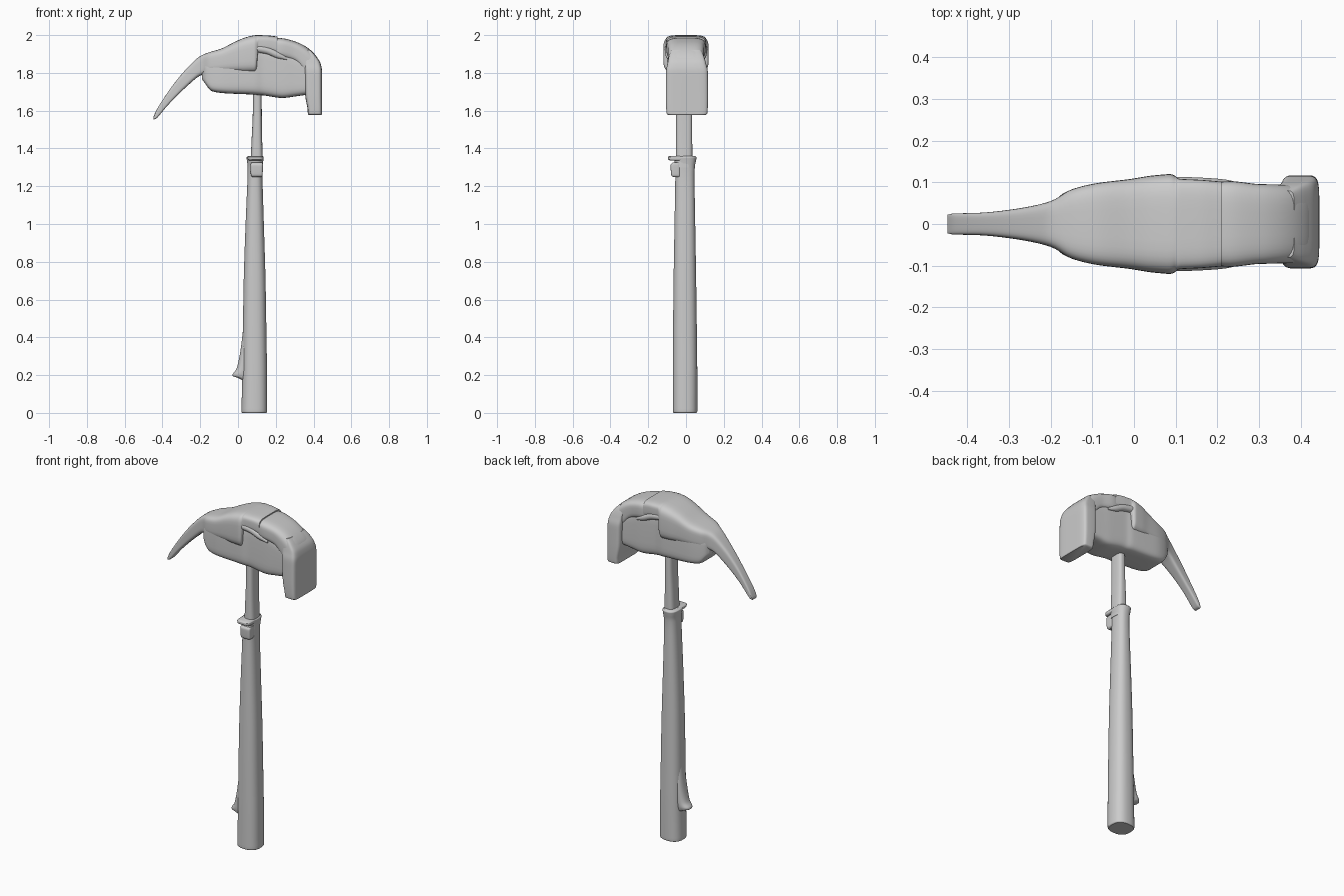
import bpy, bmesh, math


def ease(rows, steps):
    """Monotone spline through rows of numbers, so profiles never overshoot."""
    cols = list(zip(*rows))
    n = len(rows)
    tangents = []
    for c in cols:
        d = [c[i + 1] - c[i] for i in range(n - 1)]
        t = [d[0]]
        for a, b in zip(d, d[1:]):
            t.append(2 * a * b / (a + b) if a * b > 0 else 0)
        tangents.append(t + [d[-1]])
    out = []
    for i in range(n - 1):
        for k in range(steps):
            s = k / steps
            h0, h1 = 2 * s**3 - 3 * s**2 + 1, s**3 - 2 * s**2 + s
            h2, h3 = -2 * s**3 + 3 * s**2, s**3 - s**2
            out.append([h0 * c[i] + h1 * t[i] + h2 * c[i + 1] + h3 * t[i + 1]
                        for c, t in zip(cols, tangents)])
    out.append(list(rows[-1]))
    return out


def loft(name, axis, rows, power=4, sides=40, steps=5):
    """Skin rounded-box sections (position, u min, u max, v min, v max).
    Axis X: u = y, v = z.  Axis Z: u = x, v = y."""
    bm = bmesh.new()
    rings = []
    for p, u0, u1, v0, v1 in ease(rows, steps):
        ring = []
        for k in range(sides):
            a = 2 * math.pi * (k + 0.5) / sides
            c, s = math.cos(a), math.sin(a)
            u = (u0 + u1) / 2 + (u1 - u0) / 2 * math.copysign(abs(c) ** (2 / power), c)
            v = (v0 + v1) / 2 + (v1 - v0) / 2 * math.copysign(abs(s) ** (2 / power), s)
            ring.append(bm.verts.new((p, u, v) if axis == 'X' else (u, v, p)))
        rings.append(ring)
    for r, q in zip(rings, rings[1:]):
        for k in range(sides):
            j = (k + 1) % sides
            bm.faces.new((r[k], r[j], q[j], q[k]))
    bm.faces.new(rings[0][::-1])
    bm.faces.new(rings[-1])
    bmesh.ops.recalc_face_normals(bm, faces=bm.faces)
    me = bpy.data.meshes.new(name)
    bm.to_mesh(me)
    bm.free()
    ob = bpy.data.objects.new(name, me)
    bpy.context.collection.objects.link(ob)
    bpy.ops.object.select_all(action='DESELECT')
    ob.select_set(True)
    bpy.context.view_layer.objects.active = ob
    bpy.ops.object.shade_smooth_by_angle(angle=math.radians(40))
    return ob


def even(rows):
    """Rows (x, half width, z min, z max) made symmetric in y."""
    return [(x, -w, w, a, b) for x, w, a, b in rows]


# Claw and raised cap, with the side panel ending in a step at x = 0.1
loft("claw_and_cap", 'X', even([
    (-0.448, 0.022, 1.553, 1.566), (-0.435, 0.025, 1.556, 1.597),
    (-0.37, 0.027, 1.63, 1.70), (-0.28, 0.037, 1.72, 1.814),
    (-0.20, 0.055, 1.785, 1.889), (-0.15, 0.083, 1.80, 1.91),
    (-0.09, 0.098, 1.802, 1.928), (-0.01, 0.108, 1.80, 1.968),
    (0.04, 0.116, 1.798, 1.988), (0.085, 0.120, 1.798, 1.999),
    (0.098, 0.116, 1.81, 2.0), (0.108, 0.109, 1.905, 2.0),
    (0.16, 0.106, 1.91, 1.998), (0.21, 0.102, 1.895, 1.992)]), power=4.5)

# Main block under the cap
loft("head_block", 'X', even([
    (-0.19, 0.05, 1.765, 1.83), (-0.175, 0.07, 1.745, 1.85),
    (-0.138, 0.086, 1.703, 1.87), (-0.07, 0.097, 1.692, 1.89),
    (0.08, 0.100, 1.685, 1.93), (0.14, 0.094, 1.68, 1.94),
    (0.233, 0.094, 1.667, 1.93), (0.30, 0.092, 1.675, 1.90),
    (0.37, 0.09, 1.685, 1.87)]), power=6)

# Crown sloping from the cap to the striking face
loft("crown", 'X', even([
    (0.17, 0.096, 1.88, 1.987), (0.23, 0.103, 1.875, 1.984),
    (0.30, 0.096, 1.855, 1.967), (0.35, 0.095, 1.80, 1.945),
    (0.393, 0.094, 1.74, 1.913), (0.42, 0.09, 1.72, 1.88),
    (0.436, 0.08, 1.70, 1.845)]), power=4)

# Striking face plate hanging down at the right
loft("striking_face", 'Z', [
    (1.578, 0.374, 0.442, -0.095, 0.105), (1.584, 0.37, 0.445, -0.102, 0.112),
    (1.61, 0.368, 0.445, -0.105, 0.115), (1.69, 0.355, 0.445, -0.107, 0.117),
    (1.80, 0.352, 0.445, -0.106, 0.116), (1.85, 0.347, 0.437, -0.098, 0.106),
    (1.89, 0.34, 0.412, -0.09, 0.094), (1.92, 0.335, 0.385, -0.08, 0.08)], power=6)

# Raised side ridge curling down behind the panel, on both sides
for side, label in ((-1, "front"), (1, "back")):
    loft(label + "_side_ridge", 'X', [
        (x, side * 0.094 - t, side * 0.094 + t, z - h, z + h) for x, t, z, h in
        ((0.09, 0.02, 1.93, 0.02), (0.15, 0.018, 1.92, 0.02),
         (0.21, 0.014, 1.895, 0.018), (0.26, 0.004, 1.875, 0.006))],
        power=2, sides=20)

# Narrow shaft between grip and head
loft("shaft", 'Z', [
    (1.30, 0.065, 0.133, -0.054, 0.034), (1.45, 0.072, 0.128, -0.053, 0.033),
    (1.58, 0.078, 0.126, -0.052, 0.032), (1.75, 0.08, 0.125, -0.05, 0.03)], power=3)

# Long tapered grip with a flared top lip
loft("grip", 'Z', [
    (0.0, 0.022, 0.150, -0.066, 0.056), (0.008, 0.018, 0.155, -0.070, 0.060),
    (0.20, 0.022, 0.154, -0.070, 0.060), (0.40, 0.025, 0.151, -0.069, 0.058),
    (0.70, 0.030, 0.146, -0.066, 0.054), (1.0, 0.040, 0.137, -0.061, 0.049),
    (1.24, 0.050, 0.130, -0.057, 0.045), (1.30, 0.051, 0.131, -0.058, 0.047),
    (1.335, 0.047, 0.134, -0.062, 0.053), (1.352, 0.045, 0.136, -0.066, 0.056),
    (1.36, 0.055, 0.130, -0.06, 0.048)], power=2.5, sides=32)

# Pad and lip on the front of the grip top
loft("collar_pad", 'Z', [
    (1.248, 0.075, 0.122, -0.066, -0.03), (1.258, 0.068, 0.130, -0.078, -0.03),
    (1.31, 0.066, 0.132, -0.082, -0.03), (1.325, 0.07, 0.13, -0.072, -0.03)], power=5)
loft("collar_lip", 'Z', [
    (1.335, 0.062, 0.128, -0.08, 0.0), (1.342, 0.052, 0.134, -0.095, 0.0),
    (1.354, 0.050, 0.134, -0.096, 0.0), (1.361, 0.058, 0.126, -0.085, 0.0)], power=4)

# Hooked spur low on the left of the grip
loft("grip_spur", 'Z', [
    (0.175, 0.02, 0.07, -0.035, 0.025), (0.186, -0.004, 0.07, -0.038, 0.028),
    (0.196, -0.029, 0.07, -0.040, 0.030), (0.205, -0.028, 0.07, -0.042, 0.032),
    (0.23, -0.010, 0.07, -0.044, 0.034), (0.30, 0.008, 0.07, -0.045, 0.035),
    (0.40, 0.022, 0.07, -0.040, 0.030), (0.50, 0.032, 0.07, -0.03, 0.02)],
    power=2.5, sides=28)
